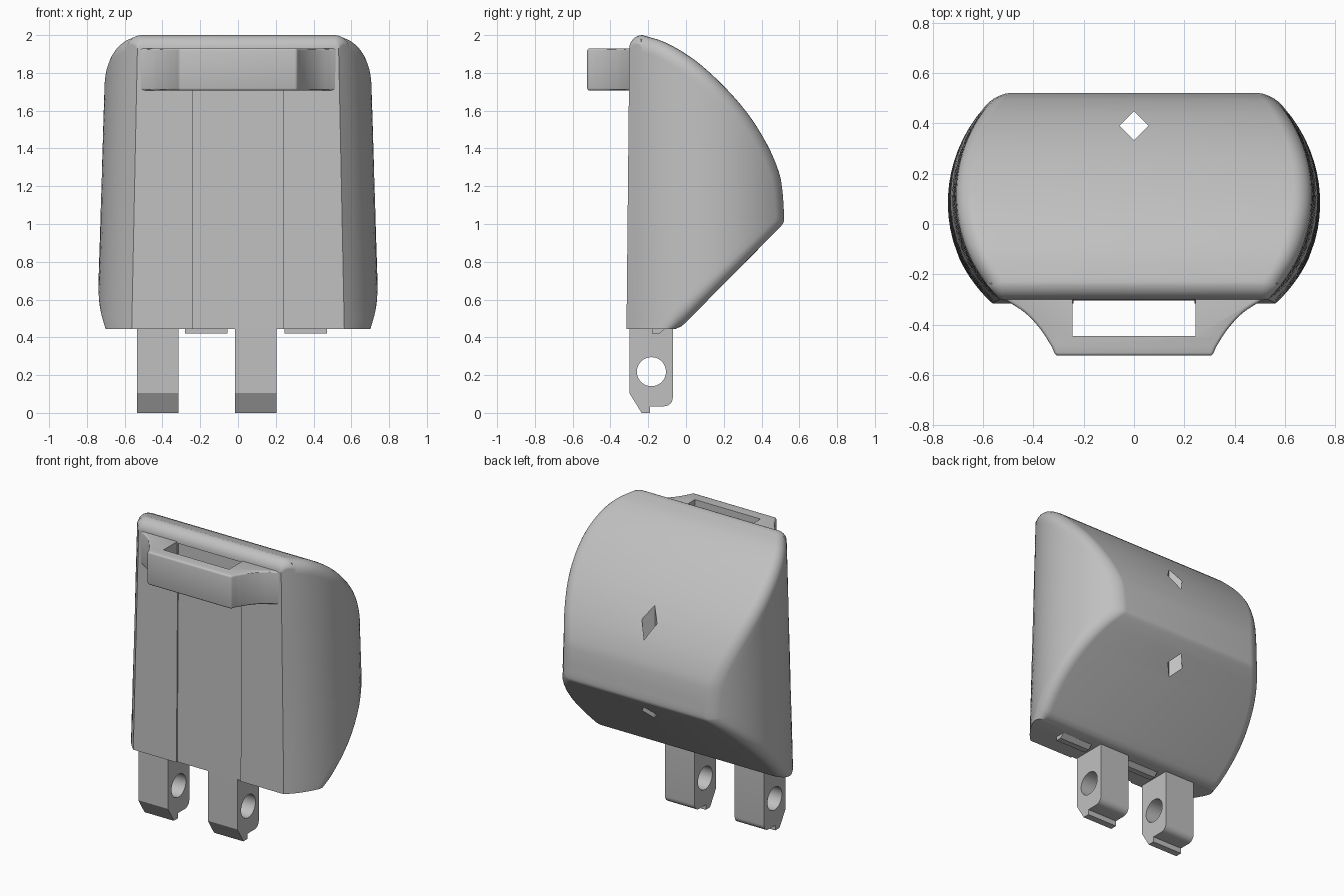
import bpy, bmesh, math
from mathutils import Vector

cube = bpy.data.objects.get("Cube")
if cube:
    bpy.data.objects.remove(cube, do_unlink=True)

grey = bpy.data.materials.new("plain_grey")
grey.use_nodes = True
colour = (0.53, 0.53, 0.53, 1)
grey.diffuse_color = colour
grey.node_tree.nodes["Principled BSDF"].inputs["Base Color"].default_value = colour


def finish(name, bm):
    bmesh.ops.remove_doubles(bm, verts=bm.verts, dist=0.0005)
    bmesh.ops.recalc_face_normals(bm, faces=bm.faces)
    mesh = bpy.data.meshes.new(name)
    bm.to_mesh(mesh)
    bm.free()
    mesh.materials.append(grey)
    obj = bpy.data.objects.new(name, mesh)
    bpy.context.collection.objects.link(obj)
    return obj


def prism(name, outline, axis, lo, hi):
    """Extrude a 2D outline along x (outline in y, z) or z (outline in x, y)."""
    place = (lambda a, b, h: (h, a, b)) if axis == "x" else (lambda a, b, h: (a, b, h))
    bm = bmesh.new()
    face = bm.faces.new([bm.verts.new(place(a, b, lo)) for a, b in outline])
    moved = bmesh.ops.extrude_face_region(bm, geom=[face])["geom"]
    bmesh.ops.translate(bm, vec=place(0, 0, hi - lo),
                        verts=[g for g in moved if isinstance(g, bmesh.types.BMVert)])
    return finish(name, bm)


def activate(obj):
    bpy.ops.object.select_all(action="DESELECT")
    obj.select_set(True)
    bpy.context.view_layer.objects.active = obj


def cut(obj, cutter):
    mod = obj.modifiers.new("cut", "BOOLEAN")
    mod.operation, mod.solver, mod.object = "DIFFERENCE", "EXACT", cutter
    activate(obj)
    bpy.ops.object.modifier_apply(modifier=mod.name)
    bpy.data.objects.remove(cutter, do_unlink=True)


def bevel(obj, width):
    mod = obj.modifiers.new("bevel", "BEVEL")
    mod.width, mod.segments, mod.limit_method = width, 3, "ANGLE"
    mod.angle_limit = math.radians(35)
    activate(obj)
    bpy.ops.object.modifier_apply(modifier=mod.name)


def smooth(obj, degrees=30):
    activate(obj)
    bpy.ops.object.shade_smooth_by_angle(angle=math.radians(degrees))


def arc(cx, cy, r, start, end, steps):
    angles = [math.radians(start + (end - start) * i / steps) for i in range(steps + 1)]
    return [(cx + r * math.cos(a), cy + r * math.sin(a)) for a in angles]


def spline(points, steps):
    """Catmull-Rom curve through the points."""
    p = [Vector(q) for q in points]
    p = [2 * p[0] - p[1]] + p + [2 * p[-1] - p[-2]]
    out = []
    for a, b, c, d in zip(p, p[1:], p[2:], p[3:]):
        for i in range(steps):
            t = i / steps
            out.append(0.5 * (2 * b + (c - a) * t + (2 * a - 5 * b + 4 * c - d) * t * t
                              + (3 * b - a - 3 * c + d) * t ** 3))
    return out + [p[-2]]


# Body: bowed, tapered sides meeting a domed back with a rounded rim
TOP_Z, BASE_Z = 1.93, 0.445


def half_width(y, z):
    return 0.18 + math.sqrt(0.56 ** 2 - (y - 0.1) ** 2) - 0.031 * (z - 0.66)


def front_y(z):
    return -0.315 + 0.015 * (z - BASE_Z) / (TOP_Z - BASE_Z)


nose = [Vector(q) for q in arc(-0.23, TOP_Z, 0.07, 180, 90, 8)]
dome = spline([(-0.23, 2), (-0.1, 1.957), (0.05, 1.865), (0.2, 1.73), (0.33, 1.58),
               (0.43, 1.42), (0.49, 1.28), (0.51, 1.18), (0.52, 1.04)], 5)
heel = spline([(0.52, 1.04), (0.517, 1.01), (0.5, 0.985)], 3)
slope = [Vector((0.5, 0.985)).lerp(Vector((-0.005, 0.475)), i / 12) for i in range(1, 13)]
toe = [Vector((-0.025, 0.458)), Vector((-0.055, BASE_Z))]
profile = nose + dome[1:] + heel[1:] + slope + toe

ROUND, SIDE = 6, 12
rows = []
for i, p in enumerate(profile):
    tangent = (profile[min(i + 1, len(profile) - 1)] - profile[max(i - 1, 0)]).normalized()
    inward = Vector((tangent.y, -tangent.x))
    if i == len(profile) - 1:
        inward = Vector((-1, 0))
    r = (0.08 - 0.07 * max(0, p.x)) * min(1, i / (len(nose) - 1))
    row = []
    for k in range(ROUND + 1):
        a = math.pi / 2 * k / ROUND
        q = p + inward * r * (1 - math.cos(a))
        q.y = max(q.y, BASE_Z)
        row.append((half_width(q.x, q.y) - r * (1 - math.sin(a)), q.x, q.y))
    z_front = min(q.y, TOP_Z)
    f = Vector((front_y(z_front), z_front))
    for k in range(1, SIDE + 1):
        s = q.lerp(f, k / SIDE)
        row.append((half_width(s.x, s.y), s.x, s.y))
    rows.append(row)

bm = bmesh.new()
left = [[bm.verts.new(c) for c in row] for row in rows]
right = [[bm.verts.new((-x, y, z)) for x, y, z in row] for row in rows]
for i in range(len(rows) - 1):
    bm.faces.new((left[i][0], left[i + 1][0], right[i + 1][0], right[i][0]))
    for grid in (left, right):
        for k in range(ROUND + SIDE):
            bm.faces.new((grid[i][k], grid[i][k + 1], grid[i + 1][k + 1], grid[i + 1][k]))
    bm.faces.new((left[i][-1], left[i + 1][-1], right[i + 1][-1], right[i][-1]))
bm.faces.new(left[-1] + right[-1][::-1])
bmesh.ops.dissolve_degenerate(bm, edges=bm.edges, dist=0.0005)
body = finish("body", bm)

# Shallow front channel and the diamond shaft through the back
cut(body, prism("channel_cutter", [(-0.5, 0.4), (-0.305, 0.4), (-0.292, 1.92), (-0.5, 1.92)],
                "x", -0.24, 0.24))
cut(body, prism("diamond_cutter", arc(0, 0.39, 0.057, 0, 270, 3), "z", 0.6, 1.9))
smooth(body)

# Strap handle with concave shoulders
shoulder = [(0.525, -0.27), (0.525, -0.297)] + [
    tuple(q) for q in spline([(0.5, -0.308), (0.43, -0.355), (0.37, -0.42), (0.325, -0.49)], 4)]
half = shoulder + [(0.312, -0.523)]
handle = prism("strap_handle", half + [(-x, y) for x, y in reversed(half)], "z", 1.707, 1.93)
bevel(handle, 0.012)
slot = [(0.245, -0.445), (0.245, -0.2), (-0.245, -0.2), (-0.245, -0.445)]
cut(handle, prism("slot_cutter", slot, "z", 1.6, 2.1))
smooth(handle)

# Two prongs with a pin hole, a chamfered lip and a rounded heel
prong_outline = [(-0.3, 0.47), (-0.3, 0.105), (-0.235, 0), (-0.19, 0), (-0.19, 0.035)]
prong_outline += arc(-0.115, 0.08, 0.045, -90, 0, 6) + [(-0.07, 0.47)]
for side, x in (("right", -0.535), ("left", -0.015)):
    prong = prism(side + "_prong", prong_outline, "x", x, x + 0.22)
    cut(prong, prism("hole_cutter", arc(-0.183, 0.218, 0.077, 0, 348.75, 31), "x", x - 0.1, x + 0.4))
    smooth(prong)

# Wedge tabs under the base
for side, x in (("right", -0.28), ("left", 0.245)):
    prism(side + "_tab", [(-0.18, 0.46), (-0.18, 0.42), (-0.14, 0.42), (-0.1, 0.455)],
          "x", x, x + 0.225)
